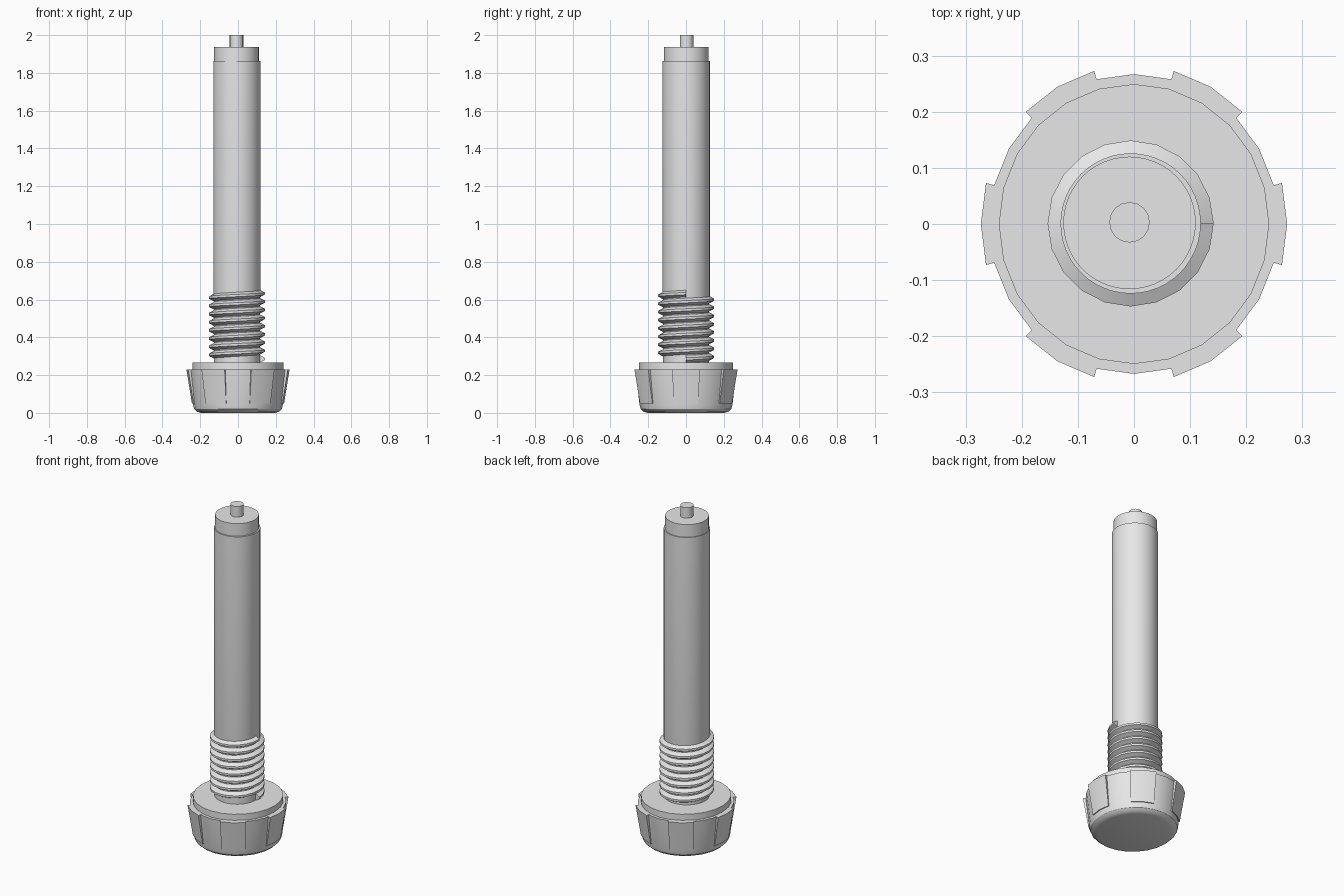
import bpy
import bmesh
from math import sin, cos, pi, radians

cube = bpy.data.objects.get("Cube")
if cube:
    bpy.data.objects.remove(cube)

grey = bpy.data.materials.new("plain_grey")
grey.use_nodes = True
grey.diffuse_color = (0.8, 0.8, 0.8, 1)
grey.node_tree.nodes["Principled BSDF"].inputs["Base Color"].default_value = (0.8, 0.8, 0.8, 1)

STRETCH = 1.035      # the knob is slightly longer along y
AXIS = (-0.006, 0.001)  # the shaft sits a little off centre


def finish(bm, name, location=(0, 0), angle=30):
    bmesh.ops.recalc_face_normals(bm, faces=bm.faces)
    mesh = bpy.data.meshes.new(name)
    bm.to_mesh(mesh)
    bm.free()
    mesh.materials.append(grey)
    obj = bpy.data.objects.new(name, mesh)
    obj.location = (*location, 0)
    bpy.context.collection.objects.link(obj)
    bpy.ops.object.select_all(action="DESELECT")
    obj.select_set(True)
    bpy.context.view_layer.objects.active = obj
    bpy.ops.object.shade_smooth_by_angle(angle=radians(angle))
    return obj


def bridge(bm, loops, closed_loop=True):
    """Join consecutive loops with quads and cap both ends."""
    count = len(loops[0])
    for low, high in zip(loops, loops[1:]):
        for i in range(count):
            j = (i + 1) % count
            bm.faces.new((low[i], low[j], high[j], high[i]))
    bm.faces.new(loops[0])
    bm.faces.new(loops[-1])


def lathe(name, profile, sides, location=(0, 0), stretch=1.0):
    bm = bmesh.new()
    loops = []
    for r, z in profile:
        loops.append([bm.verts.new((r * cos(2 * pi * i / sides),
                                    r * sin(2 * pi * i / sides) * stretch, z))
                      for i in range(sides)])
    bridge(bm, loops)
    return finish(bm, name, location)


# Knob with rounded lower edge, and the raised disc on top of it
lathe("knob_body", [(0.195, 0), (0.217, 0.006), (0.232, 0.02), (0.238, 0.045),
                    (0.258, 0.229)], 24, stretch=STRETCH)
lathe("knob_disc", [(0.241, 0.22), (0.241, 0.266)], 24, stretch=STRETCH)

# Six grip tabs around the knob
bm = bmesh.new()
for k in range(6):
    loops = []
    for step in (-1, 0, 1):
        a = radians(60 * k + 15 * step)
        section = [(0.22, 0.05), (0.244, 0.05), (0.273, 0.23), (0.24, 0.23)]
        loops.append([bm.verts.new((r * cos(a), r * sin(a) * STRETCH, z))
                      for r, z in section])
    bridge(bm, loops)
finish(bm, "grip_tabs")

# Shaft, stepped collar and tip pin
lathe("shaft", [(0.122, 0.25), (0.122, 0.6), (0.125, 0.62), (0.125, 1.862)], 48, AXIS)
lathe("collar", [(0.118, 1.85), (0.118, 1.937)], 48, (-0.008, 0.002))
lathe("tip_pin", [(0.036, 1.93), (0.036, 2.0)], 16, (-0.008, 0.003))

# Right-handed screw thread
TURNS, STEPS, PITCH = 8, 20, 0.0433
bm = bmesh.new()
loops = []
for i in range(TURNS * STEPS + 1):
    a = 2 * pi * i / STEPS
    base = 0.264 + PITCH * i / STEPS
    section = [(0.118, 0), (0.148, 0.36), (0.148, 0.64), (0.118, 1)]
    loops.append([bm.verts.new((r * cos(a), r * sin(a), base + h * PITCH))
                  for r, h in section])
bridge(bm, loops)
finish(bm, "screw_thread", AXIS)
